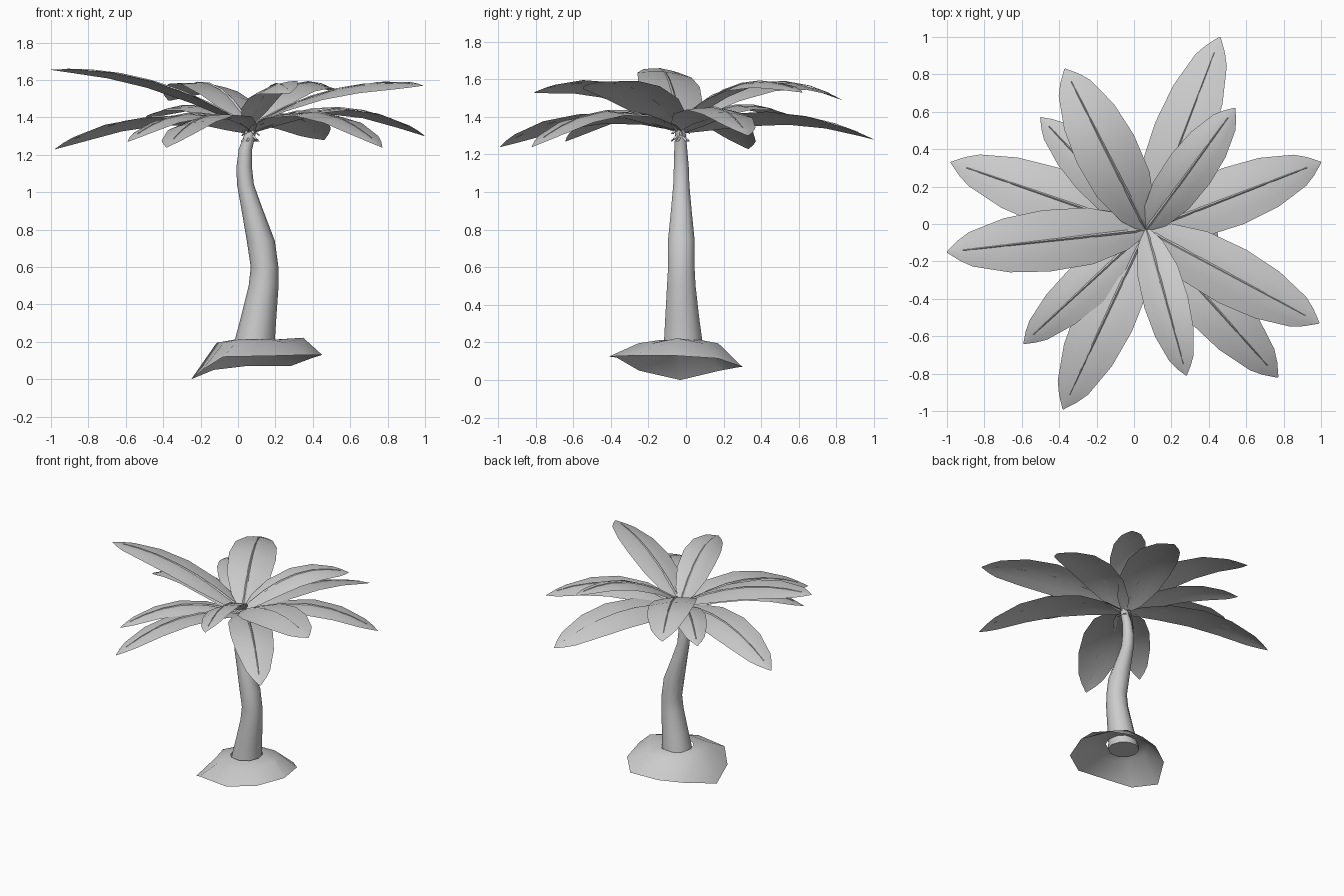
import bpy
from math import cos, sin, pi
from mathutils import Vector

if "Cube" in bpy.data.objects:
    bpy.data.objects.remove(bpy.data.objects["Cube"])


def make_mesh(name, verts, faces, smooth=None):
    me = bpy.data.meshes.new(name)
    me.from_pydata([tuple(v) for v in verts], [], faces)
    me.update()
    ob = bpy.data.objects.new(name, me)
    bpy.context.collection.objects.link(ob)
    if smooth:
        bpy.ops.object.select_all(action='DESELECT')
        ob.select_set(True)
        bpy.context.view_layer.objects.active = ob
        bpy.ops.object.shade_smooth_by_angle(angle=smooth)
    return ob


def bridge(rings, n):
    return [(r * n + i, r * n + (i + 1) % n, (r + 1) * n + (i + 1) % n, (r + 1) * n + i)
            for r in range(rings - 1) for i in range(n)]


# Trunk: S-curved tapering tube (x, y, z, radius)
path = [(.085, -.015, .16, .112), (.09, -.015, .21, .107), (.11, -.02, .33, .095),
        (.137, -.025, .5, .08), (.142, -.025, .6, .074), (.122, -.025, .74, .075),
        (.075, -.025, .91, .057), (.04, -.025, 1.04, .045), (.033, -.025, 1.13, .042),
        (.04, -.028, 1.23, .036), (.07, -.03, 1.33, .028)]
N = 10
verts = [(x + r * cos(2 * pi * i / N), y + r * sin(2 * pi * i / N), z)
         for x, y, z, r in path for i in range(N)]
faces = bridge(len(path), N)
faces += [tuple(reversed(range(N))), tuple(range((len(path) - 1) * N, len(path) * N))]
make_mesh("trunk", verts, faces, 0.9)

# Mound: open shell with an uneven rim and a small bulge on the right
rim = [(.45, -.06, .13), (.4, .17, .115), (.28, .3, .07), (.04, .29, .07), (-.13, .18, .05),
       (-.25, -.03, 0), (-.19, -.25, .05), (-.08, -.37, .12), (.18, -.41, .125), (.36, -.29, .13)]
M = len(rim)
c = Vector((.09, -.02, 0))
shoulder = []
for i, p in enumerate(rim):
    s, z = (.72, .222) if i == 0 else (.6, .195)
    shoulder.append(Vector((c.x + (p[0] - c.x) * s, c.y + (p[1] - c.y) * s, z)))
neck = [Vector((c.x + (p[0] - c.x) * .32, c.y + (p[1] - c.y) * .32, .212)) for p in rim]
make_mesh("mound", rim + shoulder + neck, bridge(3, M), 1.0)

# Fronds: tip x, y, z, middle height, start height, half width, roll (lifts the left edge)
fronds = [(1.0, .33, 1.30, 1.45, 1.32, .16, -.01), (.99, -.53, 1.57, 1.55, 1.35, .16, .035),
          (.46, 1.0, 1.28, 1.415, 1.32, .16, -.035), (.54, .62, 1.53, 1.575, 1.36, .13, .015),
          (-.37, .83, 1.49, 1.58, 1.36, .17, .02), (-.50, .57, 1.39, 1.46, 1.33, .12, 0),
          (-.98, .33, 1.23, 1.40, 1.32, .16, .02), (-1.0, -.15, 1.655, 1.595, 1.35, .165, .015),
          (-.59, -.64, 1.27, 1.42, 1.32, .125, 0), (-.38, -.99, 1.24, 1.41, 1.32, .16, .025),
          (.28, -.81, 1.53, 1.565, 1.36, .12, .04), (.77, -.82, 1.24, 1.43, 1.32, .155, 0)]
# Outline of one frond: position along it, share of the half width
outline = [(0, .15), (.1, .58), (.28, .92), (.5, 1), (.7, .88), (.88, .56), (.94, .33), (1, .02)]

for k, (tx, ty, tz, zm, z0, hw, roll) in enumerate(fronds):
    start, tip = Vector((.065, -.03, z0)), Vector((tx, ty, tz))
    flat = (tip - start).to_2d().normalized()
    side = Vector((-flat.y, flat.x, 0))

    def point(t):
        p = start.lerp(tip, t)
        p.z = z0 * (1 - t) * (1 - 2 * t) + zm * 4 * t * (1 - t) + tz * t * (2 * t - 1)
        return p

    # Blade: thin sheet with drooping edges
    verts, faces = [], []
    for j, (t, w) in enumerate(outline):
        for u in (-1, -.55, 0, .55, 1):
            lift = roll * w * u - .022 * w * abs(u) ** 1.6
            verts.append(point(t) + side * (u * w * hw) + Vector((0, 0, lift)))
        if j:
            a, b = (j - 1) * 5, j * 5
            faces += [(a + i, b + i, b + i + 1, a + i + 1) for i in range(4)]
    make_mesh(f"frond_{k + 1}", verts, faces, 0.8)

    # Midrib: three-sided tapering rib, its stub poking below the crown
    stub = start - Vector((flat.x * .05, flat.y * .05, .05))
    line = [(stub, .009)] + [(point(t), .009 * (1 - t) + .002) for t in (.06, .2, .35, .5, .65, .8, .92)]
    verts = []
    for p, r in line:
        verts += [p - side * r, p + Vector((0, 0, r)), p + side * r]
    last = len(verts)
    faces = bridge(len(line), 3) + [(0, 1, 2), (last - 1, last - 2, last - 3)]
    make_mesh(f"midrib_{k + 1}", verts, faces)
